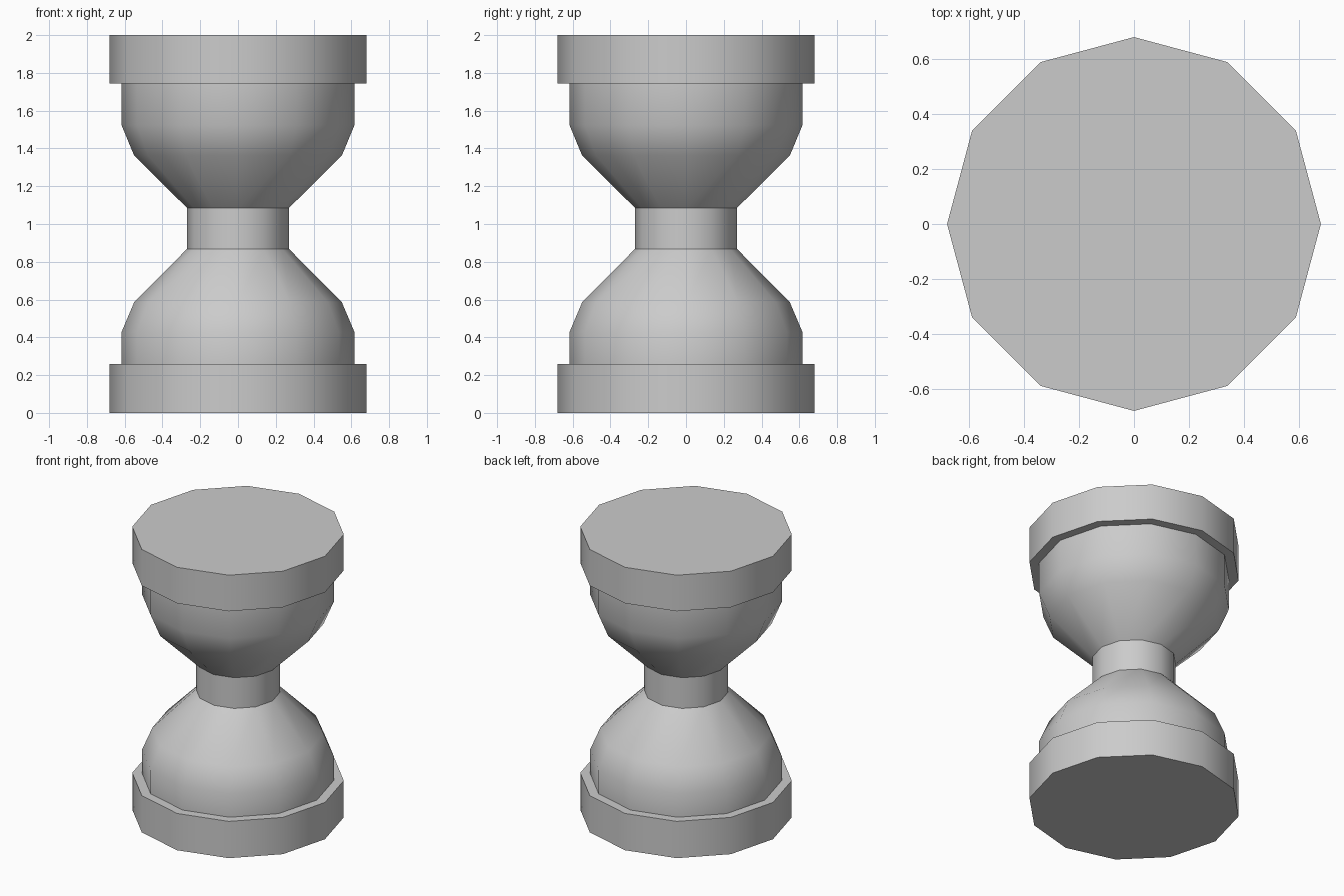
import bpy, bmesh
from math import cos, sin, pi, radians

if "Cube" in bpy.data.objects:
    bpy.data.objects.remove(bpy.data.objects["Cube"])

SIDES = 12


def lathe(name, profile):
    """Closed solid of revolution from (radius, height) points, bottom to top."""
    bm = bmesh.new()
    rings = [[bm.verts.new((r * cos(2 * pi * i / SIDES), r * sin(2 * pi * i / SIDES), z))
              for i in range(SIDES)] for r, z in profile]
    for low, high in zip(rings, rings[1:]):
        for i in range(SIDES):
            j = (i + 1) % SIDES
            bm.faces.new((low[i], low[j], high[j], high[i]))
    bm.faces.new(rings[0][::-1])
    bm.faces.new(rings[-1])
    mesh = bpy.data.meshes.new(name)
    bm.to_mesh(mesh)
    bm.free()
    obj = bpy.data.objects.new(name, mesh)
    bpy.context.collection.objects.link(obj)
    bpy.ops.object.select_all(action='DESELECT')
    obj.select_set(True)
    bpy.context.view_layer.objects.active = obj
    bpy.ops.object.shade_smooth_by_angle(angle=radians(35))
    return obj


# End discs
lathe("base_disc", [(0.68, 0), (0.68, 0.26)])
lathe("top_disc", [(0.68, 1.745), (0.68, 2)])

# Two bulbs joined by a straight neck
lathe("hourglass_body", [
    (0.617, 0.26), (0.617, 0.427), (0.55, 0.585), (0.27, 0.868),
    (0.27, 1.085), (0.55, 1.363), (0.617, 1.524), (0.617, 1.745)])
